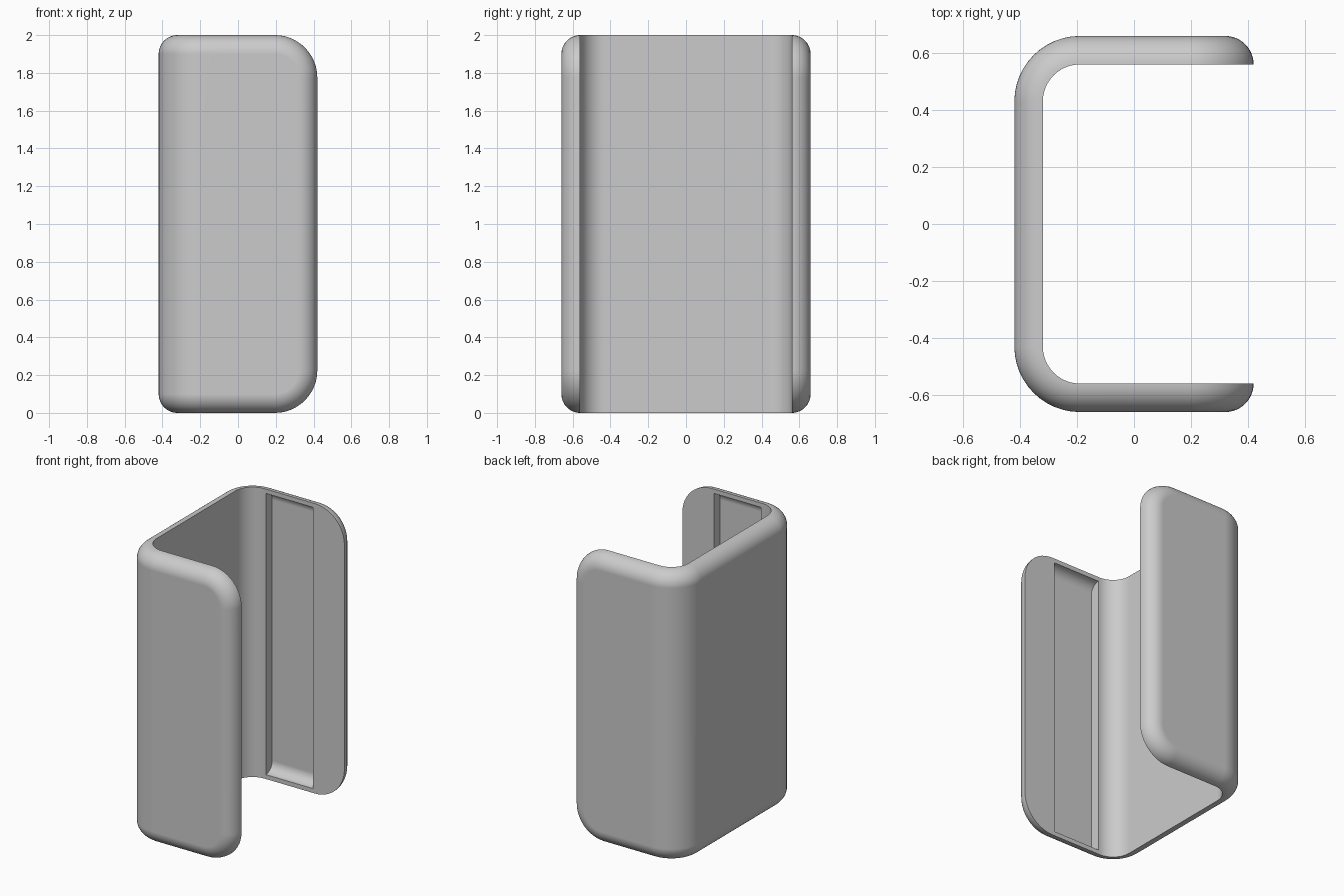
import bpy, bmesh
from math import sin, cos, pi

cube = bpy.data.objects.get("Cube")
if cube:
    bpy.data.objects.remove(cube, do_unlink=True)

THICK = 0.1       # wall thickness, also the radius of the outer rounding
HALF_X = 0.42
INNER_Y = 0.56    # inner face of each arm
BEND = 0.13       # inner bend radius
CORNER = 0.225    # rounded free corners of the arms
STEPS = 12
RECESS_X = 0.18
SHELL = 0.03      # wall left around each recess

grey = bpy.data.materials.new("light grey")
grey.use_nodes = True
grey.diffuse_color = (0.6, 0.6, 0.6, 1)
grey.node_tree.nodes["Principled BSDF"].inputs["Base Color"].default_value = (0.6, 0.6, 0.6, 1)


def make_object(name, bm):
    bmesh.ops.recalc_face_normals(bm, faces=bm.faces)
    mesh = bpy.data.meshes.new(name)
    bm.to_mesh(mesh)
    bm.free()
    mesh.materials.append(grey)
    obj = bpy.data.objects.new(name, mesh)
    bpy.context.collection.objects.link(obj)
    return obj


def layer_columns(offset, inset):
    """Columns (x, y, half height) along the bent sheet, one arm tip to the other."""
    half = []
    cx, cy = BEND + THICK - HALF_X, INNER_Y - BEND
    for i in range(STEPS + 1):
        a = pi / 2 * i / STEPS
        r = BEND + offset
        half.append((cx - r * cos(a), cy + r * sin(a), 1 - inset))
    for i in range(STEPS + 1):
        a = pi / 2 * i / STEPS
        r = CORNER - inset
        half.append((HALF_X - CORNER + r * sin(a), INNER_Y + offset, 1 - CORNER + r * cos(a)))
    return [(x, -y, h) for x, y, h in reversed(half)] + half


# Bent cover: stacked layers from the inner face out to the rounded outer face
bm = bmesh.new()
layers = []
for k in range(STEPS + 1):
    a = pi / 2 * k / STEPS
    cols = layer_columns(THICK * sin(a), THICK * (1 - cos(a)))
    top = [bm.verts.new((x, y, 1 + h)) for x, y, h in cols]
    low = [bm.verts.new((x, y, 1 - h)) for x, y, h in cols]
    layers.append((top, low))
for top, low in (layers[0], layers[-1]):
    for i in range(len(top) - 1):
        bm.faces.new((top[i], top[i + 1], low[i + 1], low[i]))
for (top_a, low_a), (top_b, low_b) in zip(layers, layers[1:]):
    ring_a, ring_b = top_a + low_a[::-1], top_b + low_b[::-1]
    for i in range(len(ring_a)):
        j = (i + 1) % len(ring_a)
        bm.faces.new((ring_a[i], ring_a[j], ring_b[j], ring_b[i]))
cover = make_object("bent_cover", bm)

# Recess cutters: their ends curve in step with the outer rounding
radius = THICK - SHELL
arc = [(INNER_Y + radius * sin(pi / 2 * i / STEPS),
        1 - THICK + radius * cos(pi / 2 * i / STEPS)) for i in range(STEPS + 1)]
arc = [(INNER_Y - 0.05, 1 - SHELL)] + arc
profile = [(y, 1 + h) for y, h in arc] + [(y, 1 - h) for y, h in reversed(arc)]
cutters = []
for side in (-1, 1):
    bm = bmesh.new()
    face = bm.faces.new([bm.verts.new((-RECESS_X, side * y, z)) for y, z in profile])
    moved = bmesh.ops.extrude_face_region(bm, geom=[face])["geom"]
    bmesh.ops.translate(bm, vec=(2 * RECESS_X, 0, 0),
                        verts=[v for v in moved if isinstance(v, bmesh.types.BMVert)])
    cutter = make_object("recess_cutter", bm)
    cutter.hide_render = True
    cutters.append(cutter)
    mod = cover.modifiers.new("recess", "BOOLEAN")
    mod.operation = "DIFFERENCE"
    mod.solver = "EXACT"
    mod.object = cutter

# Apply the cuts and drop the cutters
graph = bpy.context.evaluated_depsgraph_get()
cut_mesh = bpy.data.meshes.new_from_object(cover.evaluated_get(graph))
cover.modifiers.clear()
cover.data = cut_mesh
for cutter in cutters:
    bpy.data.objects.remove(cutter, do_unlink=True)

# Smooth shading with crisp inner edges
bpy.ops.object.select_all(action="DESELECT")
cover.select_set(True)
bpy.context.view_layer.objects.active = cover
bpy.ops.object.shade_smooth_by_angle(angle=pi / 6)
weighted = cover.modifiers.new("weighted normals", "WEIGHTED_NORMAL")
weighted.keep_sharp = True
